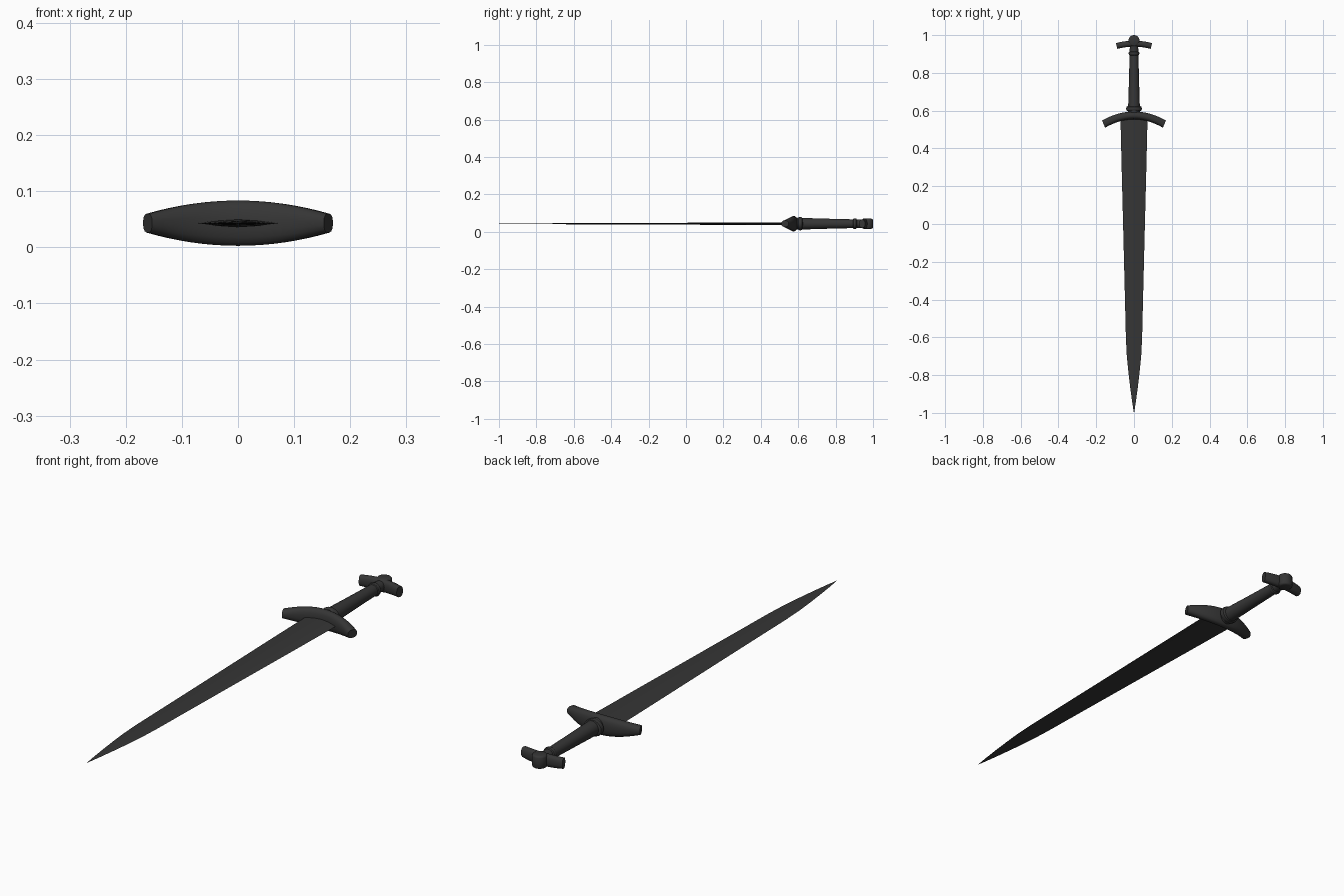
import bpy, bmesh, math
from mathutils import Vector

if "Cube" in bpy.data.objects:
    bpy.data.objects.remove(bpy.data.objects["Cube"])

ZC = 0.043  # height of the sword's central axis

steel = bpy.data.materials.new("dark_iron")
steel.diffuse_color = (0.036, 0.036, 0.036, 1)
steel.use_nodes = True
steel.node_tree.nodes["Principled BSDF"].inputs["Base Color"].default_value = steel.diffuse_color


def loft(name, rings, angle=35):
    """Skin a list of equal-length point rings and cap both ends."""
    bm = bmesh.new()
    loops = [[bm.verts.new(p) for p in ring] for ring in rings]
    n = len(loops[0])
    for a, b in zip(loops, loops[1:]):
        for i in range(n):
            j = (i + 1) % n
            bm.faces.new((a[i], a[j], b[j], b[i]))
    bm.faces.new(loops[0])
    bm.faces.new(loops[-1])
    bmesh.ops.recalc_face_normals(bm, faces=bm.faces)
    me = bpy.data.meshes.new(name)
    bm.to_mesh(me)
    bm.free()
    me.materials.append(steel)
    ob = bpy.data.objects.new(name, me)
    bpy.context.collection.objects.link(ob)
    bpy.ops.object.select_all(action='DESELECT')
    ob.select_set(True)
    bpy.context.view_layer.objects.active = ob
    bpy.ops.object.shade_smooth_by_angle(angle=math.radians(angle))
    return ob


def turned(name, profile, sides=20, squash=1.0):
    """Round part along y from (y, radius) pairs."""
    rings = []
    for y, r in profile:
        rings.append([(r * math.cos(t), y, ZC + squash * r * math.sin(t))
                      for t in (2 * math.pi * i / sides for i in range(sides))])
    return loft(name, rings)


def curved_bar(name, half, y_mid, droop, thick, z_mid, z_end, splay, steps=16):
    """Crossbar that bends toward the blade and thins toward its ends."""
    rings = []
    for k in range(steps + 1):
        u = -1 + 2 * k / steps
        c = Vector((u * half, y_mid - droop * u * u, 0))
        normal = Vector((splay * u, 1, 0)).normalized()
        hz = z_mid + (z_end - z_mid) * u * u
        ring = []
        for i in range(16):
            t = 2 * math.pi * (i + 0.5) / 16
            s, q = math.cos(t), math.sin(t)
            # slightly squared oval section
            s = math.copysign(abs(s) ** 0.75, s)
            q = math.copysign(abs(q) ** 0.85, q)
            p = c + normal * (s * thick)
            ring.append((p.x, p.y, ZC + q * hz))
        rings.append(ring)
    return loft(name, rings, 50)


# blade: flat lens section along the outline (y, half width, half thickness)
outline = [(0.575, 0.072, 0.0075), (0.28, 0.065, 0.0065), (-0.03, 0.057, 0.005),
           (-0.35, 0.049, 0.004), (-0.60, 0.043, 0.003), (-0.70, 0.038, 0.0026),
           (-0.79, 0.029, 0.002), (-0.87, 0.0195, 0.0016), (-0.94, 0.010, 0.0012),
           (-1.0, 0.0006, 0.0006)]
section = [(-1, 0), (-0.5, 0.7), (0, 1), (0.5, 0.7), (1, 0),
           (0.5, -0.7), (0, -1), (-0.5, -0.7)]
loft("blade", [[(a * w, y, ZC + b * t) for a, b in section] for y, w, t in outline], 20)

# crossguard
curved_bar("crossguard", 0.161, 0.575, 0.046, 0.021, 0.041, 0.017, 0.42)

# grip and its collars
turned("grip", [(0.57, 0.033), (0.62, 0.031), (0.75, 0.027), (0.95, 0.022)])
turned("lower_collar", [(0.597, 0.034), (0.602, 0.040), (0.611, 0.042),
                        (0.620, 0.040), (0.625, 0.030)], squash=0.85)
turned("upper_collar", [(0.892, 0.022), (0.896, 0.027), (0.903, 0.029),
                        (0.910, 0.027), (0.914, 0.022)])

# pommel crossbar and rounded cap
curved_bar("pommel_bar", 0.092, 0.955, 0.013, 0.016, 0.026, 0.022, 0.25, 10)
cap = []
for z, r in [(-0.027, 0.022), (-0.025, 0.027), (-0.020, 0.030),
             (0.020, 0.030), (0.025, 0.027), (0.027, 0.022)]:
    cap.append([(r * math.cos(t), 0.97 + r * math.sin(t), ZC + z)
                for t in (2 * math.pi * i / 20 for i in range(20))])
loft("pommel_cap", cap, 50)
